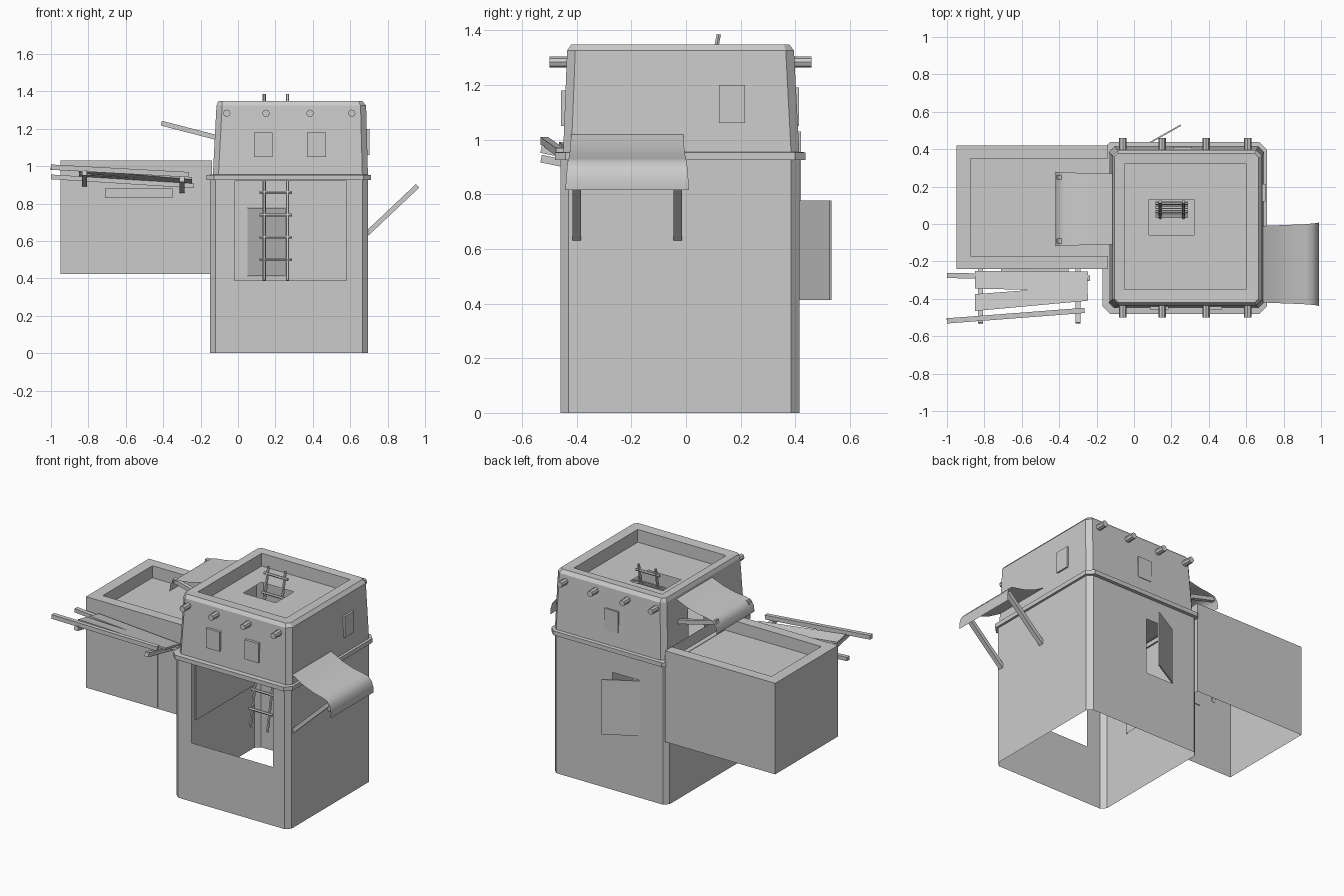
import bpy, bmesh, math
from mathutils import Vector

if "Cube" in bpy.data.objects:
    bpy.data.objects.remove(bpy.data.objects["Cube"])


def make(name, verts, faces, smooth=False):
    me = bpy.data.meshes.new(name)
    me.from_pydata([tuple(v) for v in verts], [], faces)
    bm = bmesh.new()
    bm.from_mesh(me)
    bmesh.ops.remove_doubles(bm, verts=bm.verts, dist=1e-4)
    bmesh.ops.recalc_face_normals(bm, faces=bm.faces)
    if smooth:
        for f in bm.faces:
            f.smooth = True
    bm.to_mesh(me)
    bm.free()
    ob = bpy.data.objects.new(name, me)
    bpy.context.collection.objects.link(ob)
    return ob


def ring(x0, x1, y0, y1, z, c=0.03):
    """Chamfered rectangle; sides 0 front, 2 right, 4 back, 6 left."""
    pts = [(x0 + c, y0), (x1 - c, y0), (x1, y0 + c), (x1, y1 - c),
           (x1 - c, y1), (x0 + c, y1), (x0, y1 - c), (x0, y0 + c)]
    return [Vector((x, y, z)) for x, y in pts]


def panel(a, b, c, d, hole, axis):
    """Quad a b c d with a hole (start, end, low, high) measured in world units."""
    v_axis = 2 if abs(d.z - a.z) > 0.01 else 1
    u = sorted((h - a[axis]) / (b[axis] - a[axis]) for h in hole[:2])
    v = [(h - a[v_axis]) / (d[v_axis] - a[v_axis]) for h in hole[2:]]
    inner = [a.lerp(b, s).lerp(d.lerp(c, s), t)
             for s, t in ((u[0], v[0]), (u[1], v[0]), (u[1], v[1]), (u[0], v[1]))]
    return [a, b, c, d] + inner, [(i, (i + 1) % 4, (i + 1) % 4 + 4, i + 4) for i in range(4)]


def loft(name, rings, holes={}, roof_hole=None, cap=False, skip=()):
    """Join rings into a shell; holes maps (level, side) to an opening."""
    verts, faces = [], []

    def add(vs, fs):
        n = len(verts)
        verts.extend(vs)
        faces.extend(tuple(i + n for i in f) for f in fs)

    for k in range(len(rings) - 1):
        lo, hi = rings[k], rings[k + 1]
        for i in range(8):
            j = (i + 1) % 8
            if (lo[i] - lo[j]).length < 1e-4 and (hi[i] - hi[j]).length < 1e-4:
                continue
            q = (lo[i], lo[j], hi[j], hi[i])
            if (k, i) in holes:
                add(*panel(*q, holes[k, i], 0 if i in (0, 4) else 1))
            else:
                add(q, [(0, 1, 2, 3)])
    if cap or roof_hole:
        r = rings[-1]
        q = (r[0], r[1], r[4], r[5])
        if roof_hole:
            add(*panel(*q, roof_hole, 0))
        else:
            add(q, [(0, 1, 2, 3)])
    return make(name, verts, faces)


def beam(name, p, q, w, h):
    p, q = Vector(p), Vector(q)
    d = (q - p).normalized()
    side = d.cross(Vector((0, 0, 1)))
    side = side.normalized() if side.length > 1e-3 else Vector((1, 0, 0))
    up = side.cross(d)
    vs = [e + side * w / 2 * s + up * h / 2 * t for e in (p, q)
          for s, t in ((-1, -1), (1, -1), (1, 1), (-1, 1))]
    return make(name, vs, [(3, 2, 1, 0), (4, 5, 6, 7)] +
                [(i, (i + 1) % 4, (i + 1) % 4 + 4, i + 4) for i in range(4)])


def box(name, x0, x1, y0, y1, z0, z1):
    return beam(name, (x0, (y0 + y1) / 2, (z0 + z1) / 2),
                (x1, (y0 + y1) / 2, (z0 + z1) / 2), y1 - y0, z1 - z0)


def rod(name, p, q, r, n=8):
    p, q = Vector(p), Vector(q)
    rot = (q - p).to_track_quat('Z', 'Y')
    vs = [e + rot @ Vector((r * math.cos(2 * math.pi * i / n), r * math.sin(2 * math.pi * i / n), 0))
          for e in (p, q) for i in range(n)]
    return make(name, vs, [tuple(range(n))[::-1], tuple(range(n, 2 * n))] +
                [(i, (i + 1) % n, (i + 1) % n + n, i + n) for i in range(n)])


# Lower tower: open-bottomed shell with big front opening and back doorway
low = (-0.15, 0.695, -0.46, 0.415)
loft('lower_tower', [ring(*low, 0), ring(*low, 0.94)],
     {(0, 0): (-0.02, 0.58, 0.39, 0.92), (0, 4): (0.05, 0.25, 0.41, 0.78)})

# Upper tower: tapered walls, bevelled rim, sunken roof with hatch
loft('upper_tower', [ring(-0.135, 0.695, -0.45, 0.415, 0.94), ring(-0.115, 0.685, -0.435, 0.395, 1.325),
                     ring(-0.105, 0.665, -0.42, 0.378, 1.348, 0.02), ring(-0.05, 0.6, -0.35, 0.32, 1.345, 0),
                     ring(-0.05, 0.6, -0.35, 0.32, 1.26, 0)],
     {(0, 6): (0.0, 0.16, 0.97, 1.2)}, roof_hole=(0.08, 0.32, -0.06, 0.13))
loft('upper_floor', [ring(-0.14, 0.68, -0.44, 0.4, 0.93), ring(-0.14, 0.68, -0.44, 0.4, 0.94)], cap=True)

# Ledge around the tower
outer, inner = (-0.168, 0.71, -0.48, 0.438), (-0.13, 0.68, -0.44, 0.4)
loft('ledge', [ring(*inner, 0.925), ring(*outer, 0.925, 0.04), ring(*outer, 0.953, 0.04), ring(*inner, 0.956)])

# Side annex: open bottom, parapet, sunken roof
ann = (-0.95, -0.14, -0.24, 0.42)
loft('annex', [ring(*ann, 0.425, 0), ring(*ann, 1.03, 0), ring(-0.875, -0.14, -0.17, 0.35, 1.03, 0),
               ring(-0.875, -0.14, -0.17, 0.35, 0.95, 0)], cap=True)
box('annex_door', -0.64, -0.42, -0.246, -0.236, 0.435, 0.815)
box('annex_lintel', -0.71, -0.35, -0.255, -0.235, 0.83, 0.88)

# Back door standing open
beam('back_door', (0.05, 0.415, 0.595), (0.25, 0.528, 0.595), 0.008, 0.365)

# Window shutters
for i, x in enumerate((0.135, 0.42)):
    box(f'front_shutter_{i}', x - 0.05, x + 0.05, -0.458, -0.435, 1.05, 1.18)
box('back_shutter', 0.21, 0.31, 0.39, 0.413, 1.05, 1.19)
box('right_shutter', 0.68, 0.702, 0.12, 0.215, 1.06, 1.2)

# Roof pole ends, front and back
for i, x in enumerate((-0.06, 0.15, 0.385, 0.608)):
    rod(f'front_pole_{i}', (x, -0.5, 1.283), (x, -0.41, 1.283), 0.02)
    rod(f'back_pole_{i}', (x, 0.37, 1.283), (x, 0.46, 1.283), 0.02)

# Ladder through the hatch
lean = lambda z: 0.12 - 0.19 * (1.385 - z)
for i, x in enumerate((0.14, 0.265)):
    rod(f'ladder_rail_{i}', (x, lean(0.39), 0.39), (x, lean(1.385), 1.385), 0.009, 6)
for i in range(8):
    z = 0.5 + 0.12 * i
    rod(f'ladder_rung_{i}', (0.115, lean(z), z), (0.29, lean(z), z), 0.009, 6)


# Cloth canopies with a curled lip
def canopy(name, profile, y0, y1, flare):
    vs = []
    n = len(profile)
    for i, (x, z) in enumerate(profile):
        f = flare * i / (n - 1)
        vs += [(x, y0 - f, z), (x, y1 + f, z)]
    return make(name, vs, [(2 * i, 2 * i + 1, 2 * i + 3, 2 * i + 2) for i in range(n - 1)], True)


canopy('right_canopy', [(0.69, 1.02), (0.77, 0.975), (0.85, 0.945), (0.92, 0.93), (0.955, 0.92),
                        (0.98, 0.89), (0.99, 0.85), (0.988, 0.815)], -0.42, -0.01, 0.022)
canopy('left_canopy', [(-0.115, 1.31), (-0.2, 1.275), (-0.28, 1.255), (-0.36, 1.245), (-0.395, 1.235),
                       (-0.415, 1.205), (-0.42, 1.16)], -0.11, 0.27, 0.01)
for i, y in enumerate((-0.4, -0.03)):
    beam(f'right_strut_{i}', (0.69, y, 0.64), (0.96, y, 0.895), 0.03, 0.026)
for i, y in enumerate((-0.09, 0.25)):
    beam(f'left_strut_{i}', (-0.12, y, 1.155), (-0.41, y, 1.23), 0.026, 0.026)

# Ramshackle board awning in front of the annex
for i, (x, dz) in enumerate(((-0.82, 0.0), (-0.3, -0.035))):
    beam(f'awning_crossbeam_{i}', (x, -0.235, 0.905 + dz), (x, -0.53, 0.965 + dz), 0.028, 0.028)
beam('awning_front_pole', (-1.0, -0.518, 0.995), (-0.265, -0.462, 0.955), 0.028, 0.028)
beam('awning_back_pole', (-1.0, -0.275, 0.943), (-0.235, -0.29, 0.895), 0.028, 0.025)


def board(name, pts):
    # board outline in plan, laid on the sloping awning plane
    h = lambda x, y: 0.935 - 0.066 * (x + 0.82) - 0.2 * (y + 0.25)
    vs = [(x, y, h(x, y) + t) for t in (0, 0.012) for x, y in pts]
    make(name, vs, [(3, 2, 1, 0), (4, 5, 6, 7)] +
         [(i, (i + 1) % 4, (i + 1) % 4 + 4, i + 4) for i in range(4)])


board('awning_board_back', [(-0.85, -0.345), (-0.25, -0.36), (-0.245, -0.255), (-0.85, -0.25)])
board('awning_board_front', [(-0.85, -0.465), (-0.245, -0.41), (-0.25, -0.33), (-0.85, -0.375)])
